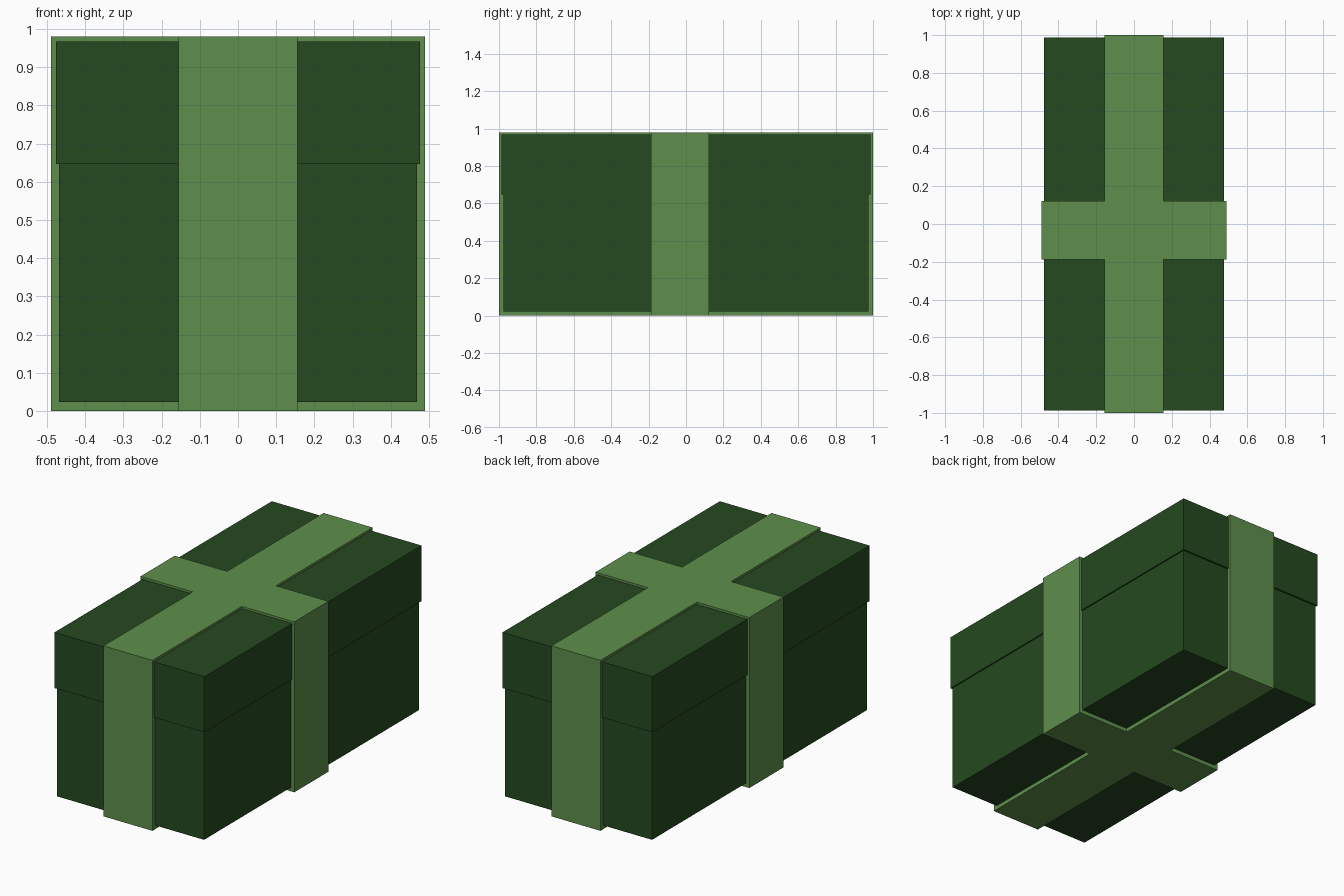
import bpy, bmesh

if "Cube" in bpy.data.objects:
    bpy.data.objects.remove(bpy.data.objects["Cube"])


def material(name, rgb):
    m = bpy.data.materials.new(name)
    m.diffuse_color = (*rgb, 1)
    m.use_nodes = True
    m.node_tree.nodes["Principled BSDF"].inputs["Base Color"].default_value = m.diffuse_color
    return m


def prism(name, outline, z0, z1, mat):
    """Extrude a flat outline from z0 up to z1."""
    bm = bmesh.new()
    base = bm.faces.new([bm.verts.new((x, y, z0)) for x, y in outline])
    top = bmesh.ops.extrude_face_region(bm, geom=[base], use_keep_orig=True)["geom"]
    for v in top:
        if isinstance(v, bmesh.types.BMVert):
            v.co.z = z1
    bmesh.ops.recalc_face_normals(bm, faces=bm.faces)
    mesh = bpy.data.meshes.new(name)
    bm.to_mesh(mesh)
    bm.free()
    mesh.materials.append(mat)
    obj = bpy.data.objects.new(name, mesh)
    bpy.context.collection.objects.link(obj)
    return obj


def rect(hx, hy):
    return [(-hx, -hy), (hx, -hy), (hx, hy), (-hx, hy)]


paper = material("wrapping_green", (0.018, 0.067, 0.0137))
satin = material("ribbon_green", (0.112, 0.275, 0.072))

# Box and slightly wider lid
prism("box_body", rect(0.468, 0.977), 0.023, 0.65, paper)
prism("box_lid", rect(0.476, 0.987), 0.647, 0.967, paper)

# Crossed ribbon: one plus-shaped wrap standing just proud of the box
w, l, s = 0.156, 1.0, 0.489       # half width, long reach, side reach
y0, y1 = -0.187, 0.123            # cross band, set slightly forward
cross = [(-w, -l), (w, -l), (w, y0), (s, y0), (s, y1), (w, y1),
         (w, l), (-w, l), (-w, y1), (-s, y1), (-s, y0), (-w, y0)]
prism("ribbon", cross, 0.0, 0.98, satin)
